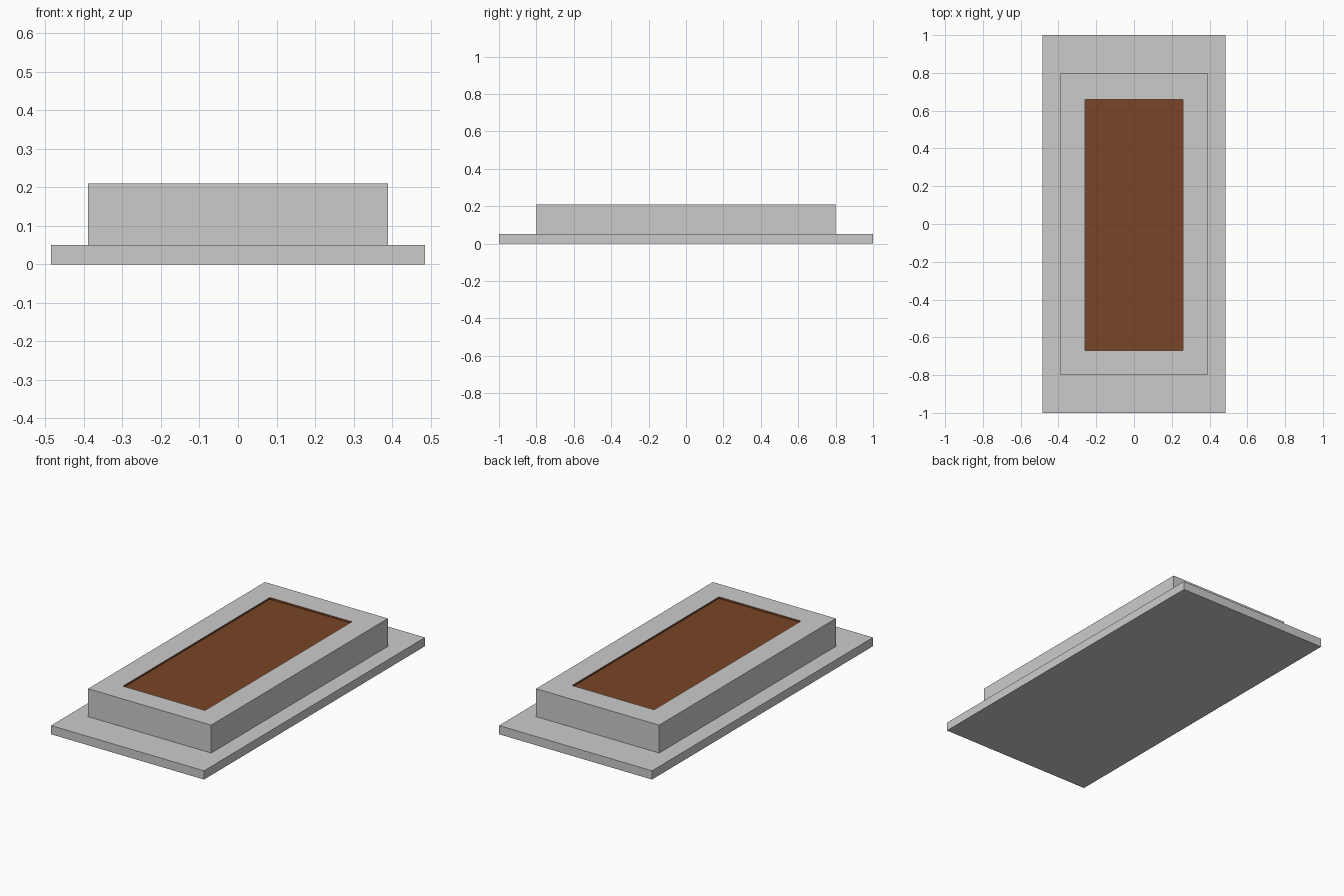
import bpy, bmesh

if "Cube" in bpy.data.objects:
    bpy.data.objects.remove(bpy.data.objects["Cube"])


def make_box(name, x, y, z0, z1):
    """Box with half sizes x and y between two heights, returned with its open bmesh."""
    mesh = bpy.data.meshes.new(name)
    obj = bpy.data.objects.new(name, mesh)
    bpy.context.collection.objects.link(obj)
    bm = bmesh.new()
    bmesh.ops.create_cube(bm, size=1)
    for v in bm.verts:
        v.co = (v.co.x * 2 * x, v.co.y * 2 * y, z0 + (v.co.z + 0.5) * (z1 - z0))
    return obj, bm


def finish(obj, bm):
    bmesh.ops.recalc_face_normals(bm, faces=bm.faces)
    bm.to_mesh(obj.data)
    bm.free()


# Flat base slab
base, bm = make_box("base_slab", 0.485, 1.0, 0.0, 0.05)
finish(base, bm)

# Raised block with a shallow recess in its top
block, bm = make_box("raised_block", 0.39, 0.80, 0.05, 0.21)
top = max(bm.faces, key=lambda f: f.calc_center_median().z)
bmesh.ops.inset_region(bm, faces=[top], thickness=0.13)
for v in top.verts:
    v.co.x = 0.26 if v.co.x > 0 else -0.26
    v.co.y = 0.66 if v.co.y > 0 else -0.67
floor = bmesh.ops.extrude_discrete_faces(bm, faces=[top])["faces"][0]
rim = [v for v in bm.verts if abs(v.co.x) < 0.3 and v not in floor.verts[:]]
bmesh.ops.translate(bm, verts=floor.verts[:], vec=(0, 0, -0.01))

# Brown floor and walls of the recess
brown = bpy.data.materials.new("brown_earth")
brown.diffuse_color = (0.19, 0.06, 0.02, 1)
brown.use_nodes = True
brown.node_tree.nodes["Principled BSDF"].inputs["Base Color"].default_value = brown.diffuse_color
grey = bpy.data.materials.new("grey_stone")
block.data.materials.append(grey)
block.data.materials.append(brown)
for f in bm.faces:
    if all(abs(v.co.x) < 0.3 for v in f.verts):
        f.material_index = 1
finish(block, bm)
